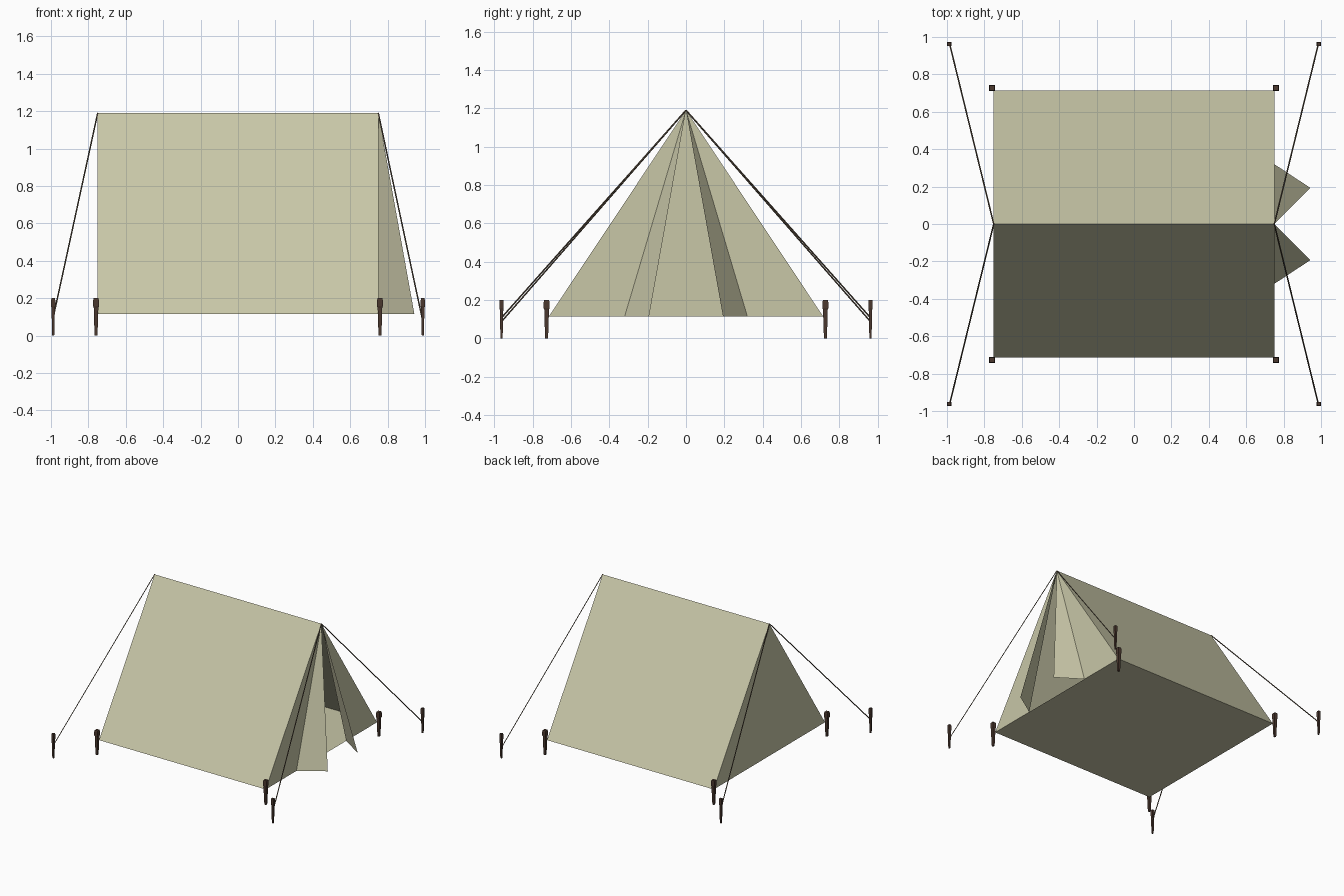
import bpy, bmesh
from mathutils import Vector

if "Cube" in bpy.data.objects:
    bpy.data.objects.remove(bpy.data.objects["Cube"])


def material(name, color):
    m = bpy.data.materials.new(name)
    m.diffuse_color = (*color, 1)
    m.use_nodes = True
    m.node_tree.nodes["Principled BSDF"].inputs["Base Color"].default_value = m.diffuse_color
    return m


canvas = material("canvas", (0.58, 0.57, 0.39))
wood = material("dark_wood", (0.07, 0.04, 0.028))
cord = material("cord", (0.12, 0.09, 0.06))

X, Y, BASE, TOP = 0.75, 0.715, 0.115, 1.19


def add(name, verts, faces, mat):
    me = bpy.data.meshes.new(name)
    me.from_pydata(verts, [], faces)
    me.materials.append(mat)
    bm = bmesh.new()
    bm.from_mesh(me)
    if len(faces) > 1:
        bmesh.ops.recalc_face_normals(bm, faces=bm.faces)
    bm.to_mesh(me)
    bm.free()
    ob = bpy.data.objects.new(name, me)
    bpy.context.collection.objects.link(ob)
    return ob


def sheet(name, points):
    return add(name, points, [tuple(range(len(points)))], canvas)


def loft(name, rings, mat):
    n = len(rings[0])
    verts = [p for ring in rings for p in ring]
    faces = [(k * n + i, k * n + (i + 1) % n, (k + 1) * n + (i + 1) % n, (k + 1) * n + i)
             for k in range(len(rings) - 1) for i in range(n)]
    faces += [tuple(range(n)), tuple(range(len(verts) - n, len(verts)))]
    return add(name, verts, faces, mat)


def peg(name, x, y, half):
    # square stake: narrow point, widening shaft, chunky chamfered head
    profile = [(0, 0.5), (0.06, 0.65), (0.15, 0.82), (0.155, 1.0), (0.19, 1.0), (0.2, 0.85)]
    corners = [(-1, -1), (1, -1), (1, 1), (-1, 1)]
    loft(name, [[(x + a * half * s, y + b * half * s, z) for a, b in corners]
                for z, s in profile], wood)


def rope(name, a, b, r=0.004):
    a, b = Vector(a), Vector(b)
    d = (b - a).normalized()
    u = d.cross(Vector((0, 0, 1))).normalized() * r
    v = d.cross(u)
    loft(name, [[p + u, p + v, p - u, p - v] for p in (a, b)], cord)


# floor and closed rear wall
sheet("floor", [(-X, Y, BASE), (X, Y, BASE), (X, -Y, BASE), (-X, -Y, BASE)])
sheet("rear_wall", [(-X, Y, BASE), (-X, -Y, BASE), (-X, 0, TOP)])

for s, side in ((-1, "front"), (1, "back")):
    # roof slope, fixed door panel and folded-out door flap
    apex = (X, 0, TOP)
    order = -s
    sheet(side + "_roof", [(-X, s * Y, BASE), (X, s * Y, BASE), apex, (-X, 0, TOP)][::order])
    sheet(side + "_door_panel", [(X, s * Y, BASE), (X, s * 0.32, BASE), apex][::order])
    sheet(side + "_door_flap", [(X, s * 0.32, BASE), (0.943, s * 0.193, BASE), apex][::order])
    # corner pegs, outer pegs and guy ropes
    for t, end in ((-1, "left"), (1, "right")):
        peg(f"{side}_{end}_corner_peg", t * 0.759, s * 0.727, 0.015)
        peg(f"{side}_{end}_guy_peg", t * 0.988, s * 0.962, 0.011)
        rope(f"{side}_{end}_guy_rope", (t * X, 0, TOP), (t * 0.985, s * 0.96, 0.1 - t * 0.01))
